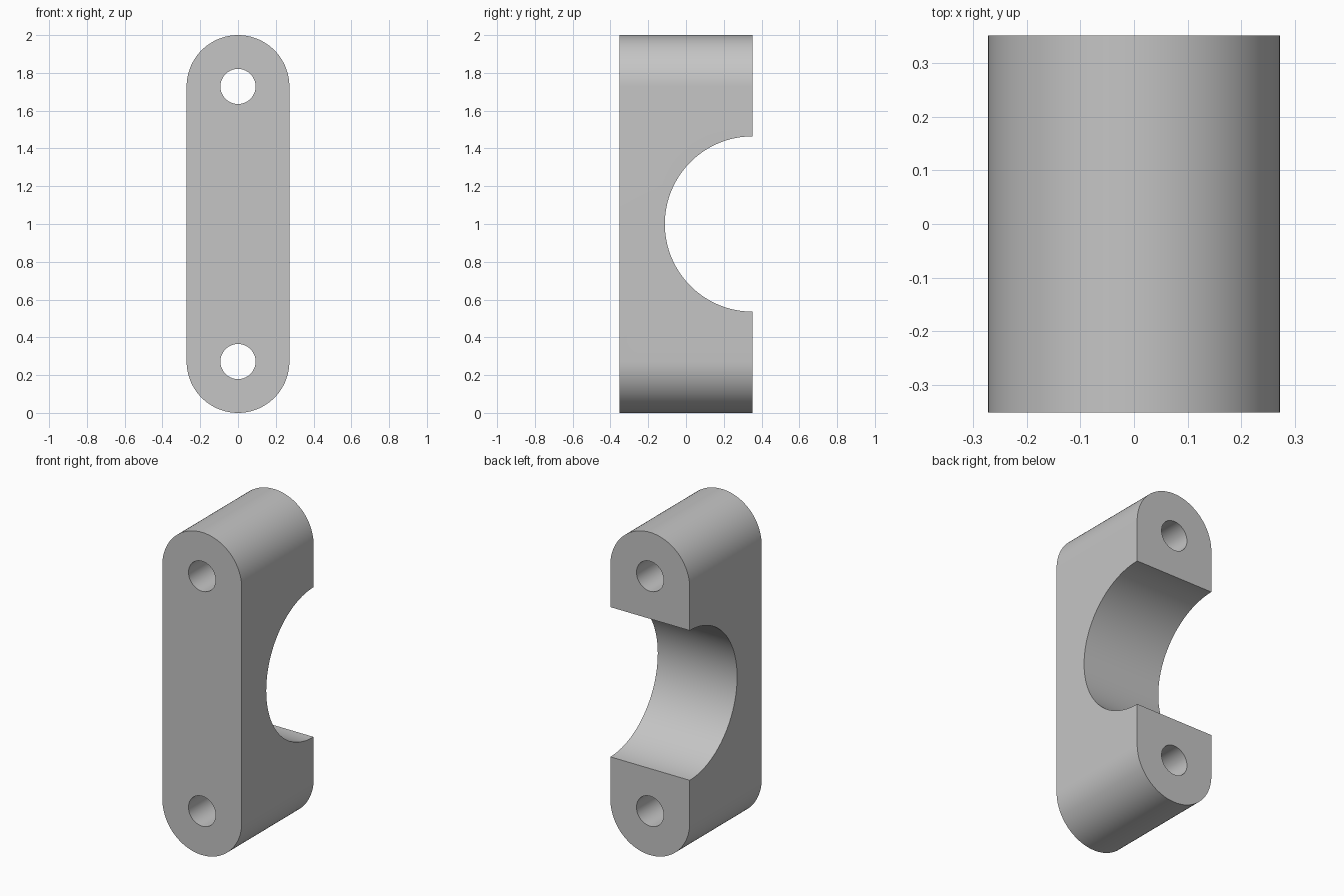
import bpy
import bmesh
from math import cos, sin, pi, radians

if "Cube" in bpy.data.objects:
    bpy.data.objects.remove(bpy.data.objects["Cube"])

WIDTH_R = 0.272    # radius of the rounded ends
HALF_DEPTH = 0.352
HOLE_R = 0.093
SADDLE_R = 0.464
END_OFFSET = 1 - WIDTH_R

grey = bpy.data.materials.new("plain grey")
grey.use_nodes = True
colour = (0.56, 0.56, 0.56, 1)
grey.diffuse_color = colour
grey.node_tree.nodes["Principled BSDF"].inputs["Base Color"].default_value = colour


def cylinder(name, radius, depth, location, rotation, sides):
    bpy.ops.mesh.primitive_cylinder_add(vertices=sides, radius=radius, depth=depth,
                                        location=location, rotation=rotation)
    obj = bpy.context.object
    obj.name = name
    obj.hide_render = True
    return obj


# Clamp body: slot-shaped outline extruded front to back
bm = bmesh.new()
steps = 48
outline = []
for centre, start in ((1 + END_OFFSET, 0), (1 - END_OFFSET, pi)):
    for i in range(steps + 1):
        a = start + pi * i / steps
        outline.append(bm.verts.new((WIDTH_R * cos(a), -HALF_DEPTH, centre + WIDTH_R * sin(a))))
face = bm.faces.new(outline)
extruded = bmesh.ops.extrude_face_region(bm, geom=[face])["geom"]
bmesh.ops.translate(bm, vec=(0, 2 * HALF_DEPTH, 0),
                    verts=[v for v in extruded if isinstance(v, bmesh.types.BMVert)])
bmesh.ops.recalc_face_normals(bm, faces=bm.faces)
mesh = bpy.data.meshes.new("clamp_body")
bm.to_mesh(mesh)
bm.free()
mesh.materials.append(grey)
body = bpy.data.objects.new("clamp_body", mesh)
bpy.context.collection.objects.link(body)

# Cutters: half-round saddle at the back and a bolt hole at each end
cutters = [cylinder("saddle_cutter", SADDLE_R, 1, (0, HALF_DEPTH, 1), (0, pi / 2, 0), 128)]
for name, side in (("upper_hole_cutter", 1), ("lower_hole_cutter", -1)):
    cutters.append(cylinder(name, HOLE_R, 1, (0, 0, 1 + side * END_OFFSET), (pi / 2, 0, 0), 64))

bpy.ops.object.select_all(action="DESELECT")
body.select_set(True)
bpy.context.view_layer.objects.active = body
for cutter in cutters:
    cut = body.modifiers.new(cutter.name, "BOOLEAN")
    cut.operation = "DIFFERENCE"
    cut.solver = "EXACT"
    cut.object = cutter
    bpy.ops.object.modifier_apply(modifier=cut.name)
    bpy.data.objects.remove(cutter)

bpy.ops.object.shade_smooth_by_angle(angle=radians(30))
